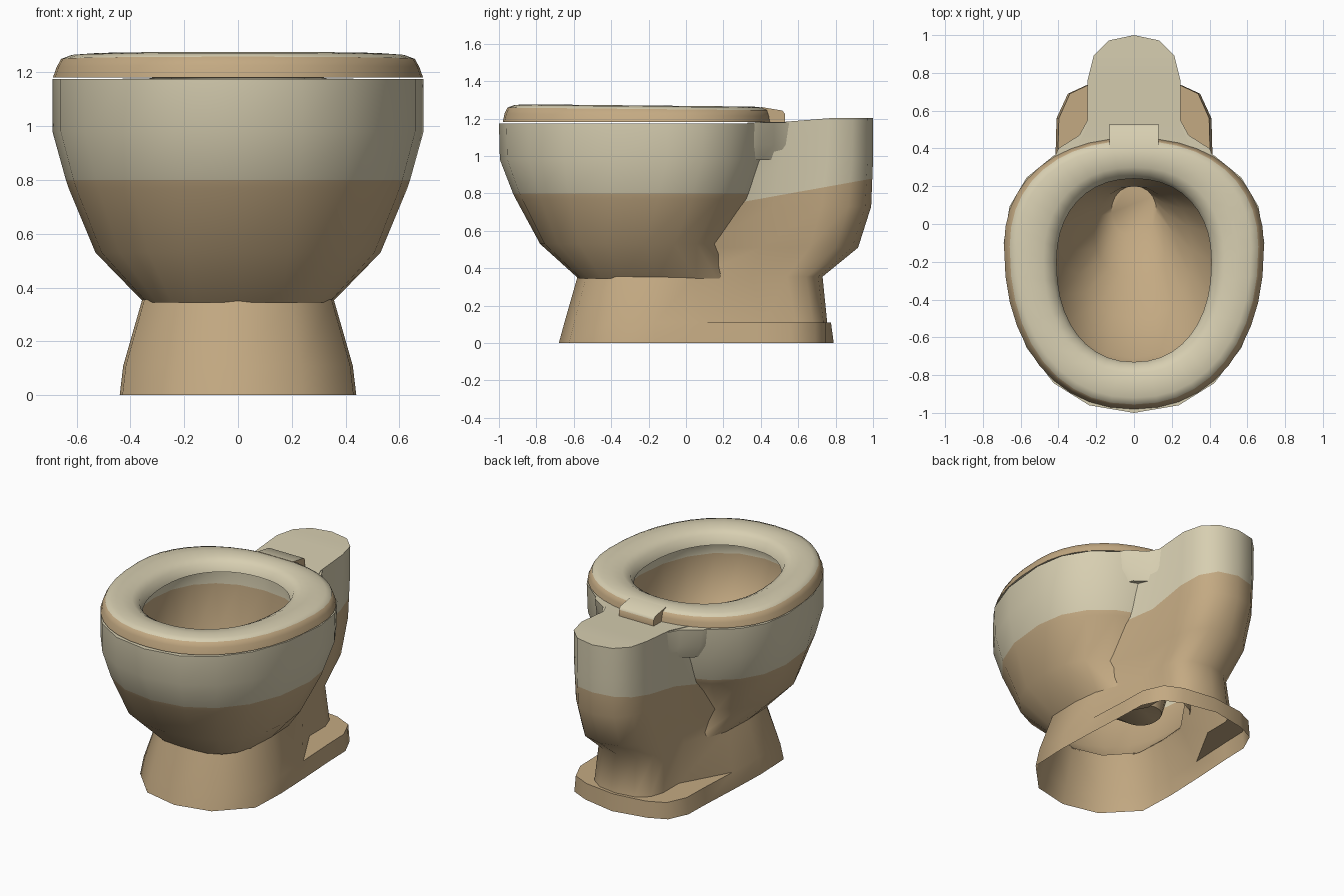
import bpy, bmesh, math
from mathutils import Vector

if "Cube" in bpy.data.objects:
    bpy.data.objects.remove(bpy.data.objects["Cube"])


def material(name, rgb):
    m = bpy.data.materials.new(name)
    m.diffuse_color = (*rgb, 1)
    m.use_nodes = True
    m.node_tree.nodes["Principled BSDF"].inputs["Base Color"].default_value = m.diffuse_color
    return m


CREAM = material("cream glaze", (0.68, 0.62, 0.44))
BROWN = material("tan glaze", (0.55, 0.40, 0.225))


def egg(z, hw, y0, y1, c, n=20, p=2.2):
    """Egg-shaped ring, widest at y = c."""
    f = lambda v: math.copysign(abs(v) ** (2 / p), v) if abs(v) > 1e-6 else 0
    ring = []
    for i in range(n):
        a = 2 * math.pi * i / n
        s, k = f(math.sin(a)), f(math.cos(a))
        ring.append((hw * s, c - k * (c - y0 if k > 0 else y1 - c), z))
    return ring


def mirrored(half):
    """Complete a half outline (x >= 0) that ends on x = 0."""
    return half + [(-x, y, z) for x, y, z in reversed(half[:-1]) if x > 1e-6]


def loft(bm, rings, closed=True, loop=False):
    vs = [[bm.verts.new(p) for p in r] for r in rings]
    n = len(rings[0])
    pairs = list(zip(vs, vs[1:])) + ([(vs[-1], vs[0])] if loop else [])
    for a, b in pairs:
        for i in range(n if closed else n - 1):
            j = (i + 1) % n
            bm.faces.new((a[i], a[j], b[j], b[i]))
    return vs


def finish(bm, name, is_brown, angle=60):
    bmesh.ops.remove_doubles(bm, verts=bm.verts, dist=0.0005)
    bmesh.ops.recalc_face_normals(bm, faces=bm.faces)
    for f in bm.faces:
        f.material_index = int(is_brown(f))
    me = bpy.data.meshes.new(name)
    bm.to_mesh(me)
    bm.free()
    me.materials.append(CREAM)
    me.materials.append(BROWN)
    ob = bpy.data.objects.new(name, me)
    bpy.context.collection.objects.link(ob)
    bpy.ops.object.select_all(action='DESELECT')
    ob.select_set(True)
    bpy.context.view_layer.objects.active = ob
    bpy.ops.object.shade_smooth_by_angle(angle=math.radians(angle))


# Bowl: outer shell, rim and inner basin
bm = bmesh.new()
rings = loft(bm, [
    egg(0.345, .35, -.575, .30, -.15, p=3), egg(0.53, .53, -.78, .22, -.22, p=2.3),
    egg(0.77, .63, -.91, .38, -.15), egg(0.80, .64, -.925, .39, -.15),
    egg(0.98, .69, -.995, .44, -.10), egg(1.175, .69, -1.0, .46, -.10),
    egg(1.175, .46, -.80, .28, -.20), egg(1.08, .49, -.84, .28, -.20),
    egg(0.80, .42, -.71, .25, -.20), egg(0.60, .31, -.50, .22, -.14),
    egg(0.45, .21, -.28, .20, -.05), egg(0.30, .12, -.06, .20, .06)])
bm.faces.new(rings[-1])
inner = {f for r in rings[8:] for v in r for f in v.link_faces}
finish(bm, "bowl", lambda f: f in inner or f.calc_center_median().z < .795)


# Half outline of the rear column: flare start, neck and rounded back
def back(z, xs, ys, xm, ym, b):
    d = (b - ym) * .5
    return [(xs, ys, z), (xm, ym, z), (xm, b - d, z), (xm * .87, b - d * .46, z),
            (xm * .54, b - d * .12, z), (0, b, z)]


def front(z, k, y0):
    """Half outline of the boxy pedestal front."""
    return [(0, y0, z), (.24 * k, y0 * .92, z), (.43 * k, y0 * .63, z),
            (.44 * k, y0 * .25, z)]


def foot(z, k):
    return [(.43 * k, .10, z), (.415 * k, .38, z), (.41 * k, .56, z),
            (.35 * k, .69, z), (.23 * k, .745, z), (0, .79 - (1 - k) * .5, z)]


# Base: flared skirt with a flat foot, and the rear column rising behind the bowl
bm = bmesh.new()
waist = back(.355, .34, .04, .23, .35, .73)
loft(bm, [mirrored(front(0, 1, -.68) + foot(0, 1)),
          mirrored(front(.11, .97, -.65) + foot(.11, .97)),
          mirrored(front(.11, .97, -.65) + back(.11, .417, .10, .24, .42, .755)),
          mirrored(front(.355, .81, -.58) + waist)])
top = [(x, y, 1.18 + .022 * min(1, max(0, (y - .5) / .22)))
       for x, y, z in back(1.18, .33, .34, .245, .53, 1.0)]
rings = loft(bm, [mirrored(h) for h in (
    waist, back(.51, .34, .08, .24, .40, .92), back(.73, .33, .24, .245, .46, .99),
    back(.98, .33, .32, .245, .51, 1.0), top)], closed=False)
t = rings[-1]
for i in range(len(t) // 2):
    j = len(t) - 1 - i
    bm.faces.new([t[i], t[i + 1], t[j - 1], t[j]] if i + 1 != j - 1
                 else [t[i], t[i + 1], t[j]])
# cut along the glaze line, which climbs towards the back
line, slope = Vector((0, .5, .79)), Vector((0, -.18, 1))
bmesh.ops.bisect_plane(bm, geom=bm.verts[:] + bm.edges[:] + bm.faces[:],
                       plane_co=line, plane_no=slope.normalized())
finish(bm, "base_and_column",
       lambda f: (f.calc_center_median() - line).dot(slope) < 0, 65)

# Neck: flared shoulder between rim and column
bm = bmesh.new()
outline = [(.43, .33), (.40, .40), (.29, .47), (.235, .57)]
full = outline + [(-x, y) for x, y in reversed(outline)]
rings = loft(bm, [[(x * k, y, z) for x, y in full]
                  for z, k in ((.98, .86), (1.06, .96), (1.178, 1))])
bm.faces.new(rings[0])
bm.faces.new(rings[-1])
finish(bm, "neck", lambda f: False)


# Seat: rounded ring, tan around the outside edge, slightly lower at the back
def tilt(ring):
    return [(x, y, z - (.01 * (y + .3) if z > 1.2 else 0)) for x, y, z in ring]


N = 40
bm = bmesh.new()
rings = loft(bm, [tilt(r) for r in (
    egg(1.182, .688, -.98, .455, -.12, N), egg(1.22, .675, -.97, .45, -.12, N),
    egg(1.252, .658, -.955, .44, -.12, N), egg(1.266, .62, -.92, .41, -.13, N),
    egg(1.271, .55, -.86, .36, -.16, N), egg(1.262, .48, -.79, .30, -.19, N),
    egg(1.238, .43, -.75, .26, -.20, N), egg(1.182, .41, -.73, .24, -.20, N))],
    loop=True)
edge = {f for v in rings[1] for f in v.link_faces}
finish(bm, "seat", lambda f: f in edge)

# Hinge tab at the back of the seat
bm = bmesh.new()
side = [(.40, 1.182), (.53, 1.182), (.53, 1.225), (.515, 1.243), (.40, 1.262)]
rings = loft(bm, [[(x, y, z) for y, z in side] for x in (-.13, .13)])
for r in rings:
    bm.faces.new(r)
finish(bm, "hinge_tab", lambda f: f.normal.z < .3)
